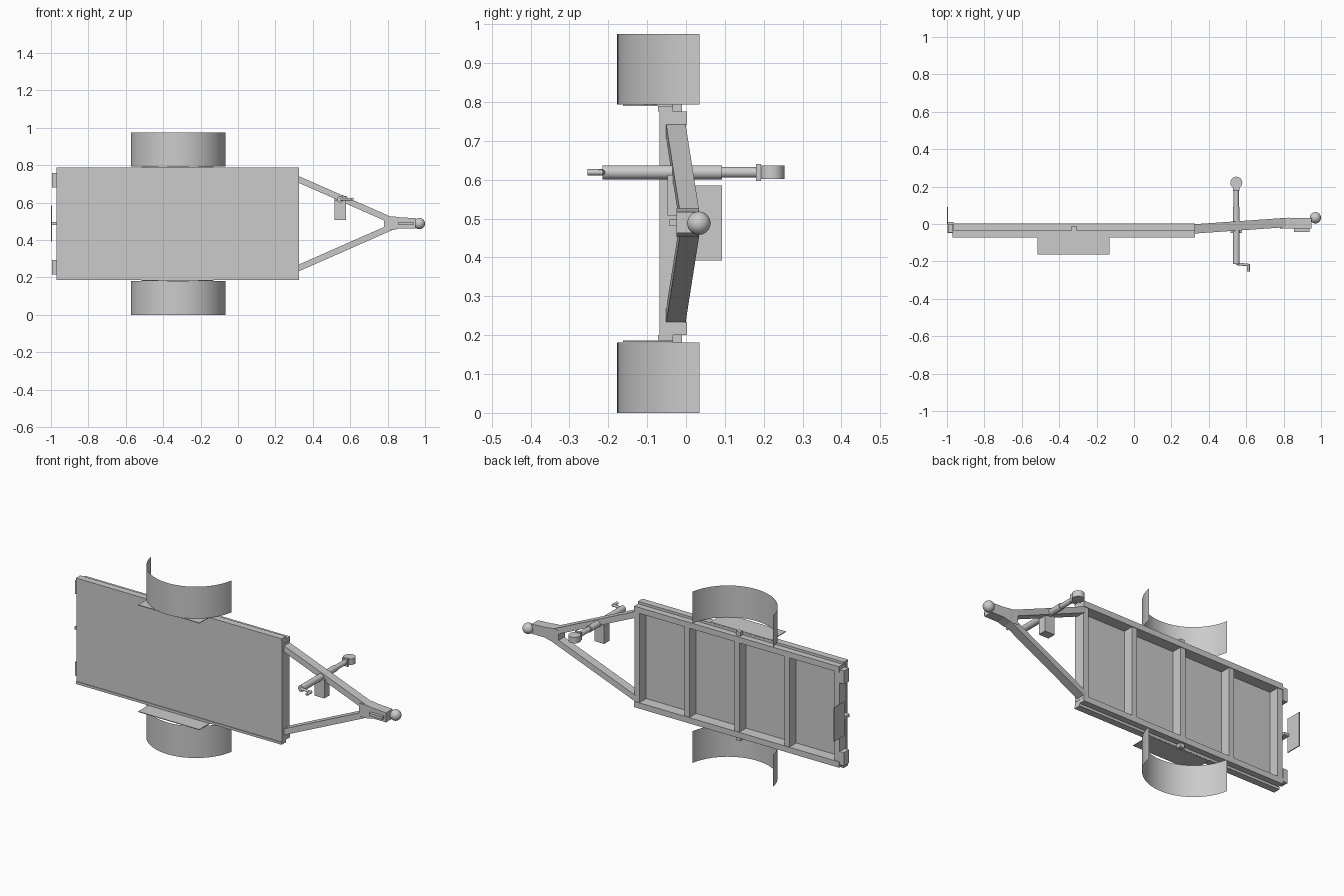
import bpy, bmesh, math
from mathutils import Vector, Matrix

if "Cube" in bpy.data.objects:
    bpy.data.objects.remove(bpy.data.objects["Cube"])

ZC = 0.4875  # mirror plane: the trailer lies on its side, deck facing -y
grey = bpy.data.materials.new("plain grey")
grey.diffuse_color = (0.6, 0.6, 0.6, 1)
grey.use_nodes = True
grey.node_tree.nodes["Principled BSDF"].inputs["Base Color"].default_value = grey.diffuse_color


def finish(name, bm, smooth=False):
    me = bpy.data.meshes.new(name)
    bmesh.ops.recalc_face_normals(bm, faces=bm.faces)
    bm.to_mesh(me)
    bm.free()
    me.materials.append(grey)
    ob = bpy.data.objects.new(name, me)
    bpy.context.collection.objects.link(ob)
    if smooth:
        bpy.ops.object.select_all(action='DESELECT')
        ob.select_set(True)
        bpy.context.view_layer.objects.active = ob
        bpy.ops.object.shade_smooth_by_angle(angle=math.radians(40))
    return ob


def box(name, x, y, z):
    bm = bmesh.new()
    c = [(a[0] + a[1]) / 2 for a in (x, y, z)]
    s = [abs(a[1] - a[0]) for a in (x, y, z)]
    bmesh.ops.create_cube(bm, size=1, matrix=Matrix.Translation(c) @ Matrix.Diagonal((*s, 1)))
    return finish(name, bm)


def pair(name, x, y, z):
    # a box and its mirror image on the other side of the trailer
    box(name + "_upper", x, y, z)
    box(name + "_lower", x, y, (2 * ZC - z[1], 2 * ZC - z[0]))


def rod(name, a, b, r, seg=24):
    a, b = Vector(a), Vector(b)
    d = b - a
    m = Matrix.Translation((a + b) / 2) @ d.to_track_quat('Z', 'Y').to_matrix().to_4x4()
    bm = bmesh.new()
    bmesh.ops.create_cone(bm, cap_ends=True, segments=seg, radius1=r, radius2=r,
                          depth=d.length, matrix=m)
    return finish(name, bm, True)


def prism(name, pts, y0, y1):
    # outline in x,z pushed along y
    bm = bmesh.new()
    f = bm.faces.new([bm.verts.new((x, y0, z)) for x, z in pts])
    r = bmesh.ops.extrude_face_region(bm, geom=[f])
    bmesh.ops.translate(bm, vec=(0, y1 - y0, 0),
                        verts=[v for v in r['geom'] if isinstance(v, bmesh.types.BMVert)])
    return finish(name, bm)


def ball(name, c, r):
    bm = bmesh.new()
    bmesh.ops.create_uvsphere(bm, u_segments=32, v_segments=16, radius=r,
                              matrix=Matrix.Translation(c))
    return finish(name, bm, True)


# deck and frame
box("deck", (-0.97, 0.325), (-0.068, -0.061), (0.187, 0.788))
pair("side_rail", (-0.965, 0.325), (-0.061, 0.002), (0.742, 0.775))
pair("edge_strip", (-0.97, 0.325), (-0.072, -0.033), (0.775, 0.789))
for i in range(5):
    x = 0.31 - i * 0.315
    box(f"cross_member_{i + 1}", (x - 0.016, x + 0.016), (-0.061, -0.002), (0.22, 0.755))

# axle stubs and fenders
pair("axle_stub", (-0.335, -0.308), (-0.034, -0.01), (0.77, 0.798))
pair("fender_plate", (-0.515, -0.13), (-0.162, -0.034), (0.789, 0.793))
R, CY = 0.257, 0.08
for name, z0, z1 in (("fender_lower", 0, 0.181), ("fender_upper", 0.794, 0.975)):
    bm = bmesh.new()
    rows = []
    n = 40
    for i in range(n + 1):
        t = math.radians(-170 + 160 * i / n)
        x, y = -0.32 + R * math.cos(t), CY + R * math.sin(t)
        rows.append((bm.verts.new((x, y, z0)), bm.verts.new((x, y, z1))))
    for p, q in zip(rows, rows[1:]):
        bm.faces.new((p[0], q[0], q[1], p[1]))
    finish(name, bm, True)

# drawbar arms, sloping to the hitch
for name, s in (("drawbar_upper", 1), ("drawbar_lower", -1)):
    bm = bmesh.new()
    ends = []
    for x, y, z in ((0.31, -0.027, 0.243), (0.83, 0.009, 0.014)):
        ends.append([bm.verts.new((x, y + dy, ZC + s * (z + dz)))
                     for dy, dz in ((-.025, -.018), (.025, -.018), (.025, .018), (-.025, .018))])
    a, b = ends
    bm.faces.new(a)
    bm.faces.new(b)
    for i in range(4):
        j = (i + 1) % 4
        bm.faces.new((a[i], a[j], b[j], b[i]))
    finish(name, bm)

# hitch
prism("hitch_body", [(0.78, 0.453), (0.83, 0.453), (0.865, 0.463), (0.95, 0.463),
                     (0.95, 0.517), (0.865, 0.522), (0.83, 0.527), (0.78, 0.527)], -0.025, 0.033)
box("hitch_handle", (0.855, 0.938), (-0.042, -0.02), (0.481, 0.497))
ball("hitch_ball", (0.97, 0.033, 0.488), 0.03)

# jack stand with wheel and crank
JX, JZ = 0.547, 0.619
rod("jack_outer_tube", (JX, -0.215, JZ), (JX, 0.092, JZ), 0.018)
rod("jack_inner_tube", (JX, 0.092, JZ), (JX, 0.19, JZ), 0.014)
box("jack_fork", (JX - 0.018, JX + 0.018), (0.18, 0.193), (JZ - 0.022, JZ + 0.022))
rod("jack_wheel", (JX, 0.221, JZ - 0.017), (JX, 0.221, JZ + 0.017), 0.032, 32)
rod("crank_arm", (JX, -0.213, JZ), (0.617, -0.22, JZ), 0.007, 12)
rod("crank_handle", (0.611, -0.215, JZ), (0.611, -0.254, JZ), 0.008, 12)
box("jack_bracket", (0.515, 0.577), (-0.048, 0.0), (0.508, 0.612))

# rear lights and number plate
pair("rear_light", (-0.995, -0.968), (-0.045, 0.0), (0.682, 0.758))
box("rear_plate", (-0.999, -0.994), (0.0, 0.092), (0.392, 0.585))
box("rear_plate_bracket", (-0.997, -0.965), (-0.048, 0.012), (0.481, 0.496))
